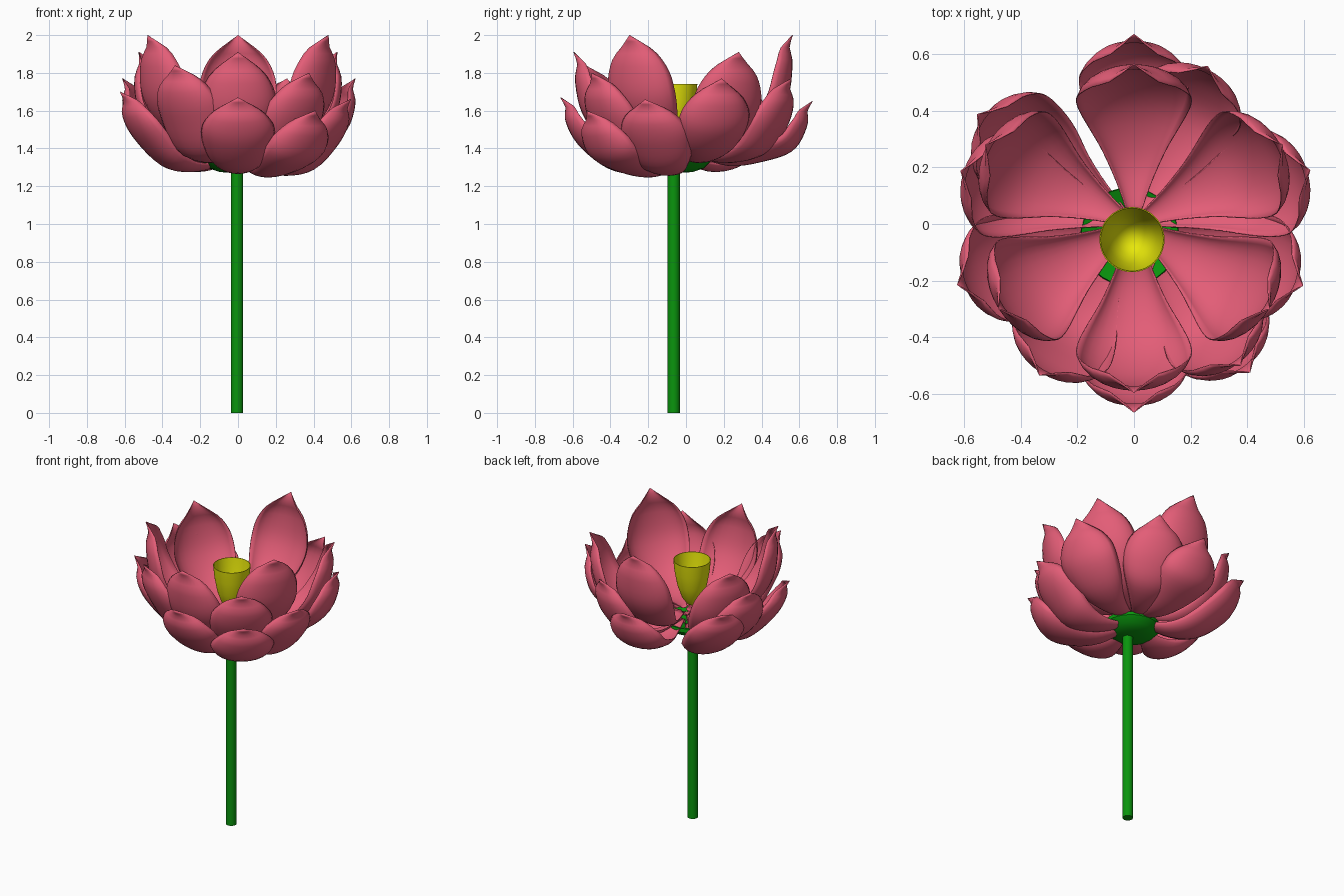
import bpy, bmesh, math
from mathutils import Vector

if "Cube" in bpy.data.objects:
    bpy.data.objects.remove(bpy.data.objects["Cube"])


def material(name, rgb):
    m = bpy.data.materials.new(name)
    m.diffuse_color = (*rgb, 1)
    m.use_nodes = True
    m.node_tree.nodes["Principled BSDF"].inputs["Base Color"].default_value = m.diffuse_color
    return m


PINK = material("petal_pink", (0.77, 0.11, 0.185))
GREEN = material("stem_green", (0.003, 0.3, 0.004))
YELLOW = material("pod_yellow", (0.8, 0.8, 0.003))


def spline(pts, t):
    """Catmull-Rom through evenly spaced control points, t in 0..1."""
    p = [Vector(q) for q in pts]
    p = [2 * p[0] - p[1]] + p + [2 * p[-1] - p[-2]]
    n = len(pts) - 1
    i = min(int(t * n), n - 1)
    u = t * n - i
    a, b, c, d = p[i:i + 4]
    return 0.5 * (2 * b + (c - a) * u + (2 * a - 5 * b + 4 * c - d) * u ** 2
                  + (3 * b - a - 3 * c + d) * u ** 3)


def finish(bm, name, mat):
    me = bpy.data.meshes.new(name)
    bm.to_mesh(me)
    bm.free()
    me.materials.append(mat)
    ob = bpy.data.objects.new(name, me)
    bpy.context.collection.objects.link(ob)
    bpy.context.view_layer.objects.active = ob
    ob.select_set(True)
    bpy.ops.object.shade_smooth_by_angle(angle=math.radians(40))
    ob.select_set(False)
    return ob


def skin(rows, closed=False):
    bm = bmesh.new()
    vs = [[bm.verts.new(co) for co in row] for row in rows]
    n = len(rows[0])
    for a, b in zip(vs, vs[1:]):
        for j in range(n if closed else n - 1):
            k = (j + 1) % n
            bm.faces.new((a[j], a[k], b[k], b[j]))
    bmesh.ops.remove_doubles(bm, verts=bm.verts, dist=0.0004)
    bmesh.ops.recalc_face_normals(bm, faces=bm.faces)
    return bm


def lathe(name, profile, cx, cy, mat, seg=32):
    rows = [[(cx + r * math.cos(2 * math.pi * j / seg),
              cy + r * math.sin(2 * math.pi * j / seg), z) for j in range(seg)]
            for r, z in profile]
    return finish(skin(rows, True), name, mat)


# half-width from base to tip
WIDTH = [(w, 0) for w in (.02, .06, .108, .16, .193, .203, .185, .125, 0)]


def petal(name, angle, mid, tip, width=1.0, cup=0.52):
    """Cupped petal: midline (radius, height) ending at tip, swung round z."""
    pts = mid + [tip]
    ca, sa = math.cos(math.radians(angle)), math.sin(math.radians(angle))
    rows, nu, nv = [], 24, 12
    for i in range(nu + 1):
        t = i / nu
        c = spline(pts, t)
        tan = (spline(pts, min(t + .22, 1)) - spline(pts, max(t - .22, 0))).normalized()
        w = max(spline(WIDTH, t)[0], 0) * width
        # small outward flick at the point
        flick = 0.02 * (max(t - .85, 0) / .15) ** 2 - 0.012 * math.exp(-((t - .92) / .05) ** 2)
        row = []
        for j in range(nv + 1):
            s = 2 * j / nv - 1
            d = cup * w * s * s              # edges curl towards the inside
            r, z = c[0] - tan[1] * d + flick, c[1] + tan[0] * d
            x = w * math.sin(s * 1.35) / math.sin(1.35)
            row.append((r * ca - x * sa, r * sa + x * ca, z))
        rows.append(row)
    ob = finish(skin(rows), name, PINK)
    sol = ob.modifiers.new("thickness", 'SOLIDIFY')
    sol.thickness = 0.004
    sol.offset = 0


# inner ring: six upright petals, alternately taller
for k, a in enumerate((90, 152, 212, 270, 328, 28)):
    if k % 2 == 0:
        petal(f"inner_petal_{k}", a, [(0.03, 1.42), (0.22, 1.41), (0.41, 1.49), (0.53, 1.65), (0.562, 1.84)], (0.545, 2.0))
    else:
        petal(f"inner_petal_{k}", a, [(0.03, 1.4), (0.22, 1.36), (0.41, 1.42), (0.54, 1.57), (0.585, 1.75)], (0.575, 1.91))

# middle ring: angle, tip radius, tip height
for k, (a, r, z) in enumerate([(17, .645, 1.77), (65, .61, 1.77), (163, .635, 1.77),
                               (238, .625, 1.84), (307, .62, 1.8)]):
    petal(f"middle_petal_{k}", a, [(0.03, 1.37), (0.22, 1.325), (0.42, 1.36),
          (r - .07, z - .29), (r - .01, z - .14)], (r - .015, z), 0.95)

# outer ring: low, spreading petals: angle, tip radius, tip height, lowest height
for k, (a, r, z, low) in enumerate([(90, .665, 1.65, 1.31), (145, .67, 1.68, 1.28), (199, .655, 1.7, 1.28),
                                    (270, .66, 1.67, 1.27), (308, .66, 1.6, 1.25), (340, .63, 1.66, 1.26)]):
    petal(f"outer_petal_{k}", a, [(0.03, low + .06), (0.22, low), (0.4, low + .02),
          (r - .1, z - .26), (r - .025, z - .13)], (r - .015, z), 0.95)

# stem, green cup under the petals, seed pod
lathe("stem", [(0, 0), (.032, 0), (.032, 1.32), (0, 1.32)], -.005, -.065, GREEN, 24)
lathe("calyx", [(0, 1.27), (.08, 1.275), (.14, 1.295), (.175, 1.33), (.172, 1.355),
                (.13, 1.34), (.07, 1.32), (0, 1.31)], -.015, -.045, GREEN)
lathe("seed_pod", [(0, 1.44), (.03, 1.445), (.062, 1.49), (.09, 1.57), (.107, 1.66), (.115, 1.74),
                   (.111, 1.74), (.102, 1.66), (.085, 1.575), (.055, 1.5), (0, 1.46)],
      -.007, -.055, YELLOW, 40)
